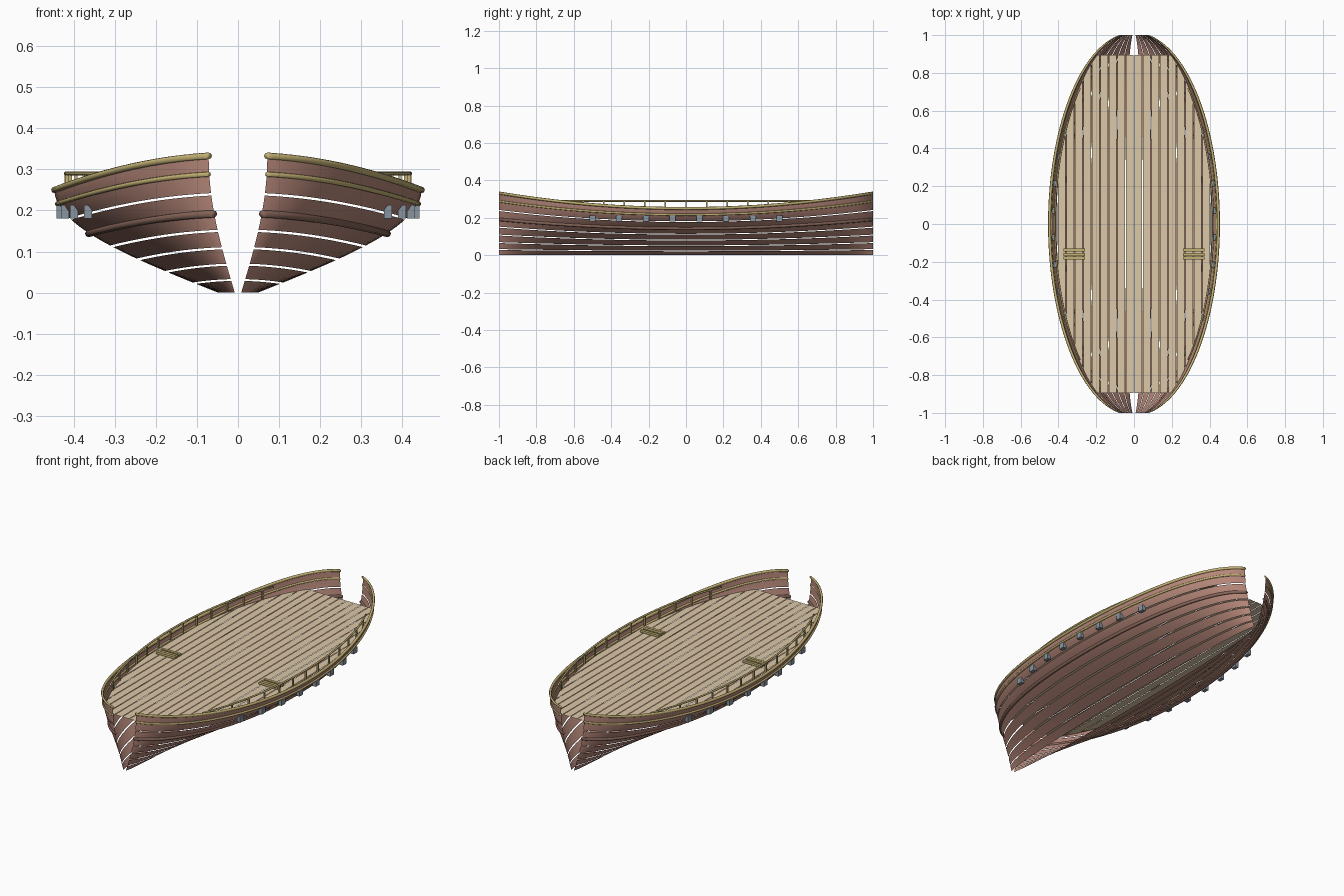
import bpy, math

if "Cube" in bpy.data.objects:
    bpy.data.objects.remove(bpy.data.objects["Cube"])


def mat(name, r, g, b):
    m = bpy.data.materials.new(name)
    m.diffuse_color = (r, g, b, 1)
    m.use_nodes = True
    m.node_tree.nodes["Principled BSDF"].inputs["Base Color"].default_value = m.diffuse_color
    return m


HULL = mat("hull_wood", 0.46, 0.24, 0.19)
DARK = mat("dark_wood", 0.24, 0.13, 0.10)
GOLD = mat("gilded_trim", 0.56, 0.45, 0.18)
DECK = mat("deck_wood", 0.72, 0.58, 0.39)
IRON = mat("port_iron", 0.25, 0.30, 0.35)

N = 48
YS = [-math.cos(math.pi * i / N) for i in range(N + 1)]   # denser at the ends


def half_width(y):
    return 0.447 * math.sqrt(max(0, 1 - (y / 1.013) ** 2))


def sheer(y):
    return 0.25 + 0.083 * y * y


def hull_point(y, t, out=0.0):
    x = half_width(y) * (0.11 + 0.89 * math.sin(t * math.pi / 2))
    return (x + out, y, t * sheer(y))


def add_mesh(name, verts, faces, material, smooth=False):
    me = bpy.data.meshes.new(name)
    me.from_pydata(verts, [], faces)
    me.materials.append(material)
    me.update()
    if smooth:
        me.polygons.foreach_set("use_smooth", [True] * len(me.polygons))
    ob = bpy.data.objects.new(name, me)
    bpy.context.collection.objects.link(ob)
    return ob


def mirror_x(ob):
    m = ob.modifiers.new("mirror", 'MIRROR')
    m.use_axis = (True, False, False)
    return ob


def tube(name, pts, radius, material, sides=8):
    # round bar swept along points that run mostly in y
    verts, faces = [], []
    for x, y, z in pts:
        for k in range(sides):
            a = 2 * math.pi * k / sides
            verts.append((x + radius * math.cos(a), y, z + radius * math.sin(a)))
    for i in range(len(pts) - 1):
        for k in range(sides):
            a, b = i * sides + k, i * sides + (k + 1) % sides
            faces.append((a, a + sides, b + sides, b))
    faces.append(tuple(range(sides)))
    faces.append(tuple(reversed(range(len(verts) - sides, len(verts)))))
    return mirror_x(add_mesh(name, verts, faces, material, True))


def box(name, center, size, material):
    c = [(sx, sy, sz) for sx in (-.5, .5) for sy in (-.5, .5) for sz in (-.5, .5)]
    verts = [tuple(center[i] + p[i] * size[i] for i in range(3)) for p in c]
    faces = [(0, 1, 3, 2), (4, 6, 7, 5), (0, 4, 5, 1),
             (2, 3, 7, 6), (0, 2, 6, 4), (1, 5, 7, 3)]
    return mirror_x(add_mesh(name, verts, faces, material))


# Hull planks: eight strakes a side with open seams
ROWS = 4
for p in range(8):
    lo = p / 8 + (0.008 if p else 0)
    hi = (p + 1) / 8 - (0.008 if p < 7 else 0)
    verts, faces = [], []
    for y in YS:
        for r in range(ROWS + 1):
            verts.append(hull_point(y, (lo + (hi - lo) * r / ROWS) ** 1.15))
    for i in range(N):
        for r in range(ROWS):
            a = i * (ROWS + 1) + r
            b = a + ROWS + 1
            faces.append((a, b, b + 1, a + 1))
    mirror_x(add_mesh(f"hull_plank_{p + 1}", verts, faces, HULL, True))

# Mouldings along the hull
tube("cap_rail", [hull_point(y, 1.0) for y in YS], 0.008, GOLD)
tube("gilded_moulding", [hull_point(y, 0.865, 0.002) for y in YS], 0.006, GOLD)
tube("wale", [hull_point(y, 0.575, 0.002) for y in YS], 0.009, DARK)

# Deck boards: narrow strips clipped to the hull outline
DECK_Z, END, PITCH, GAP = 0.235, 0.895, 0.045, 0.0015


def deck_half_length(x):
    q = x / (0.447 * 0.925)
    return min(END, 1.013 * math.sqrt(max(0, 1 - q * q)))


edge = 0.447 * 0.925
for i in range(math.ceil(edge / PITCH)):
    x0, x1 = i * PITCH + GAP, min((i + 1) * PITCH - GAP, edge)
    xs = [x0 + (x1 - x0) * k / 6 for k in range(7)]
    verts = [(x, s * deck_half_length(x), DECK_Z) for x in xs for s in (-1, 1)]
    faces = [(2 * k, 2 * k + 2, 2 * k + 3, 2 * k + 1) for k in range(6)]
    mirror_x(add_mesh(f"deck_board_{i + 1}", verts, faces, DECK))

# Inner railing with posts
RAIL_Y = 0.72
rail = [-RAIL_Y + 2 * RAIL_Y * i / 32 for i in range(33)]
tube("railing_bar", [(half_width(y) - 0.028, y, 0.29) for y in rail], 0.005, GOLD)
for i in range(13):
    y = (i - 6) * 0.11
    box(f"railing_post_{i + 1}", (half_width(y) - 0.028, y, 0.2625),
        (0.008, 0.008, 0.055), GOLD)

# Gun ports
for i in range(8):
    y = (i - 3.5) * 0.143
    x, _, z = hull_point(y, 0.197 / sheer(y))
    box(f"gun_port_{i + 1}", (x + 0.008, y, z), (0.02, 0.032, 0.032), IRON)

# Deck steps
for i, y in enumerate((-0.137, -0.162, -0.180)):
    box(f"deck_step_{i + 1}", (0.317, y, 0.246), (0.115, 0.015, 0.012), GOLD)
